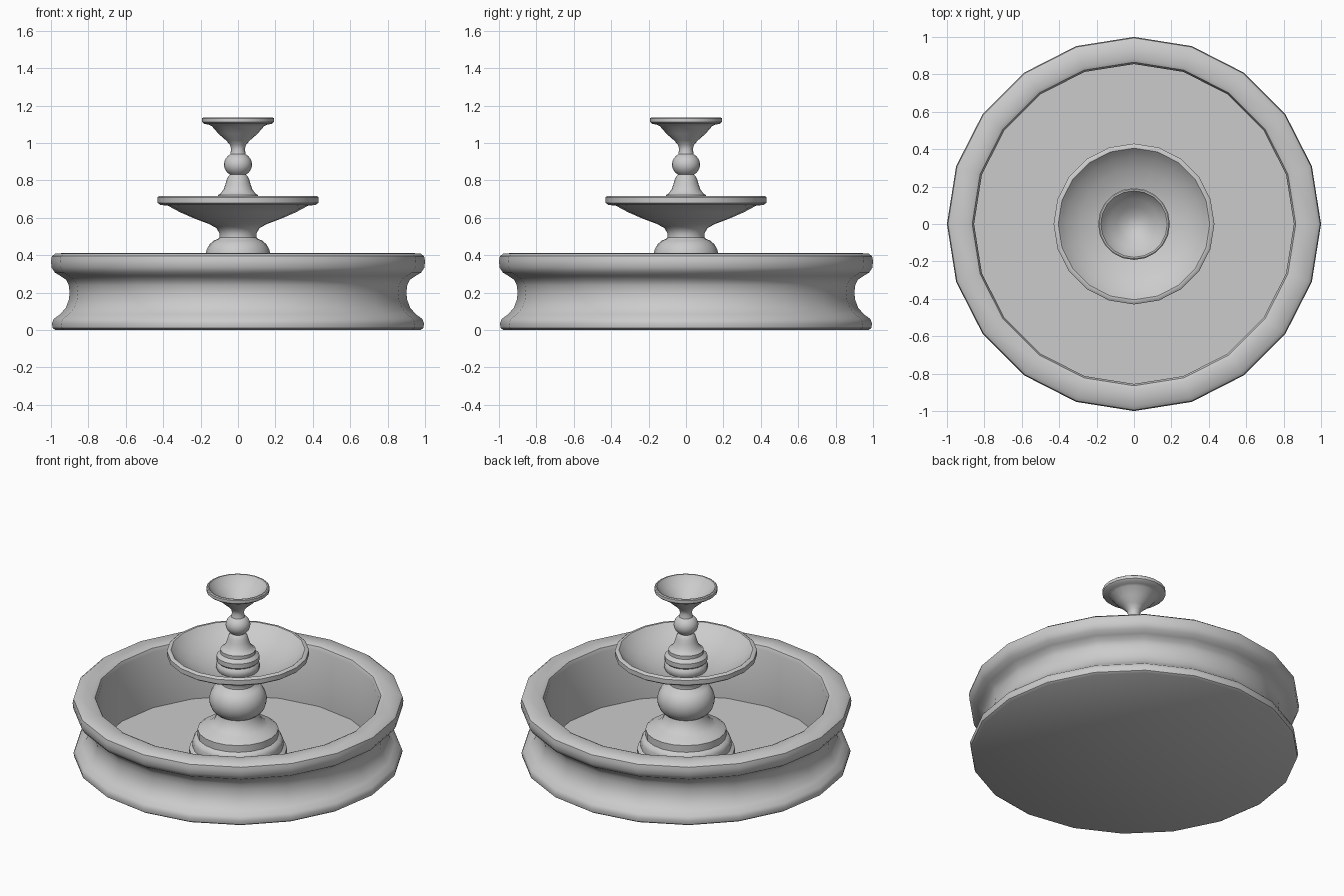
import bpy, bmesh
from math import pi, cos, sin, radians

SIDES = 20


def lathe(name, profile, angle=40):
    """Revolve an (r, z) profile about z; ends at r = 0 become poles."""
    bm = bmesh.new()
    rings = []
    for r, z in profile:
        if r == 0:
            rings.append([bm.verts.new((0, 0, z))] * SIDES)
        else:
            rings.append([bm.verts.new((r * cos(2 * pi * i / SIDES),
                                        r * sin(2 * pi * i / SIDES), z))
                          for i in range(SIDES)])
    for a, b in zip(rings, rings[1:]):
        for i in range(SIDES):
            j = (i + 1) % SIDES
            bm.faces.new(list(dict.fromkeys((a[i], a[j], b[j], b[i]))))
    bmesh.ops.recalc_face_normals(bm, faces=bm.faces)
    mesh = bpy.data.meshes.new(name)
    bm.to_mesh(mesh)
    bm.free()
    obj = bpy.data.objects.new(name, mesh)
    bpy.context.collection.objects.link(obj)
    bpy.ops.object.select_all(action='DESELECT')
    obj.select_set(True)
    bpy.context.view_layer.objects.active = obj
    bpy.ops.object.shade_smooth_by_angle(angle=radians(angle))
    return obj


def bulge(r0, r, z, h, a0, a1, n=8):
    """Rounded bead: radius r0 + r*cos, height z + h*sin."""
    angles = [radians(a0 + (a1 - a0) * k / n) for k in range(n + 1)]
    return [(r0 + r * cos(a), z + h * sin(a)) for a in angles]


# Pool: waisted outer wall, rounded coping, straight inner wall, floor
lathe("pool_basin", [
    (0, 0), (0.975, 0), (0.99, 0.01), (0.995, 0.035), (0.985, 0.06),
    (0.95, 0.085), (0.92, 0.12), (0.905, 0.16), (0.90, 0.20),
    (0.905, 0.24), (0.92, 0.27), (0.95, 0.29), (0.98, 0.308),
    (0.997, 0.335), (1.0, 0.37), (0.995, 0.395), (0.975, 0.41),
    (0.885, 0.412), (0.865, 0.403), (0.855, 0.38), (0.855, 0.01), (0, 0.01)])

# Pedestal: stepped foot, concave neck and large bead
lathe("pedestal", [
    (0, 0.01), (0.297, 0.01), (0.297, 0.06), (0.275, 0.075), (0.275, 0.115),
    (0.265, 0.135), (0.245, 0.145), (0.245, 0.19), (0.225, 0.205),
    (0.18, 0.22), (0.145, 0.25), (0.13, 0.285)]
    + bulge(0.09, 0.085, 0.39, 0.1, -65, 80)
    + [(0.10, 0.495), (0, 0.495)])

# Large upper bowl
lathe("large_bowl", [
    (0, 0.49), (0.10, 0.49), (0.098, 0.515), (0.115, 0.545), (0.155, 0.567),
    (0.23, 0.595), (0.31, 0.63), (0.375, 0.665), (0.415, 0.669),
    (0.43, 0.68), (0.43, 0.71), (0.42, 0.718), (0.405, 0.718),
    (0.392, 0.705), (0.36, 0.675), (0.29, 0.635), (0.21, 0.605),
    (0.12, 0.585), (0, 0.58)])

# Stem: beaded collar in the bowl, flared foot and ball
lathe("upper_stem", [
    (0, 0.58), (0.12, 0.58), (0.132, 0.60), (0.132, 0.625), (0.12, 0.64),
    (0.13, 0.65), (0.13, 0.68), (0.12, 0.69), (0.107, 0.70),
    (0.107, 0.722), (0.095, 0.728), (0.078, 0.75), (0.067, 0.78),
    (0.06, 0.805), (0.052, 0.822)]
    + bulge(0, 0.075, 0.885, 0.066, -55, 60)
    + [(0, 0.947)])

# Small top cup
lathe("top_cup", [
    (0, 0.94), (0.042, 0.94), (0.036, 0.965), (0.042, 0.99), (0.065, 1.015),
    (0.105, 1.05), (0.14, 1.09), (0.155, 1.098), (0.18, 1.102),
    (0.192, 1.112), (0.192, 1.132), (0.186, 1.137), (0.178, 1.137),
    (0.172, 1.125), (0.135, 1.09), (0.09, 1.05), (0.04, 1.02), (0, 1.015)])
